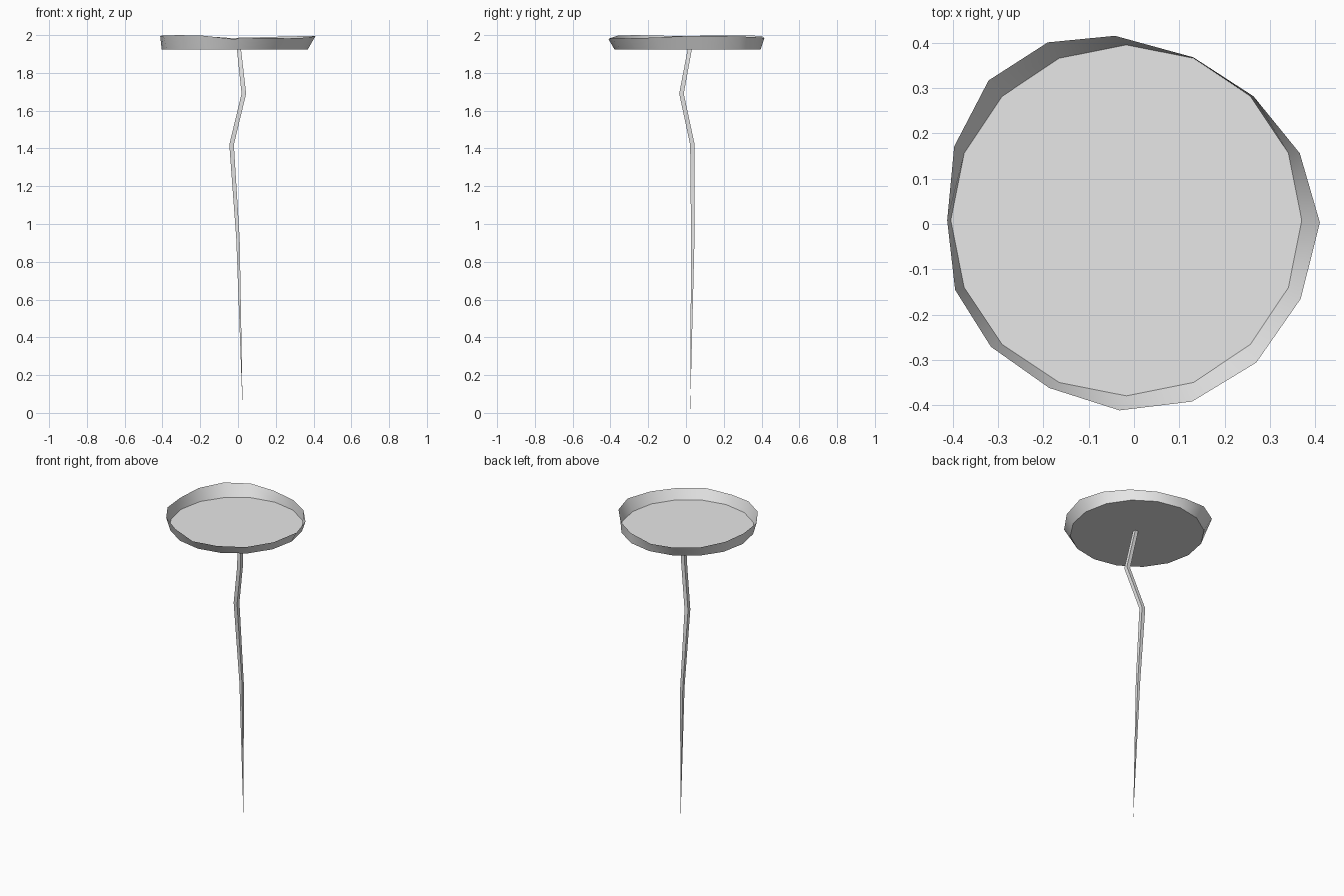
import bpy, bmesh
from math import cos, sin, tau

cube = bpy.data.objects.get("Cube")
if cube:
    bpy.data.objects.remove(cube)

grey = bpy.data.materials.new("light grey")
grey.use_nodes = True
colour = (0.8, 0.8, 0.8, 1)
grey.diffuse_color = colour
grey.node_tree.nodes["Principled BSDF"].inputs["Base Color"].default_value = colour


def bridge(bm, lower, upper):
    """Join two rings of equal size with quads."""
    n = len(lower)
    for i in range(n):
        j = (i + 1) % n
        bm.faces.new((lower[i], lower[j], upper[j], upper[i]))


def finish(bm, name):
    mesh = bpy.data.meshes.new(name)
    bm.normal_update()
    bm.to_mesh(mesh)
    bm.free()
    mesh.materials.append(grey)
    ob = bpy.data.objects.new(name, mesh)
    bpy.context.collection.objects.link(ob)
    bpy.ops.object.select_all(action='DESELECT')
    ob.select_set(True)
    bpy.context.view_layer.objects.active = ob
    bpy.ops.object.shade_smooth_by_angle(angle=tau / 12)
    return ob


# Leaf pad: flat round floor with an uneven, flared rim.
# Flare of each rim corner in thousandths: outward x, y and rise.
flare = [(40, -5, 70), (25, 0, 70), (7, 0, 68), (0, 2, 64),
         (-25, 20, 60), (-25, 35, 70), (-30, 35, 74), (-22, 15, 74),
         (-8, 0, 70), (-20, -5, 72), (-25, -5, 75), (-22, -12, 72),
         (-15, -32, 55), (-3, -42, 60), (13, -40, 58), (27, -25, 62)]
CENTRE_X, CENTRE_Y, RADIUS, FLOOR = -0.017, 0.008, 0.387, 1.925
bm = bmesh.new()
floor, rim = [], []
for i, (dx, dy, dz) in enumerate(flare):
    a = tau * i / len(flare)
    x, y = CENTRE_X + RADIUS * cos(a), CENTRE_Y + RADIUS * sin(a)
    floor.append(bm.verts.new((x, y, FLOOR)))
    rim.append(bm.verts.new((x + dx / 1000, y + dy / 1000, FLOOR + dz / 1000)))
bm.faces.new(floor)
bridge(bm, floor, rim)
finish(bm, "leaf_pad")

# Stem: crooked square stalk tapering to a point at the bottom.
# Centre x, y, z and half width at each bend.
bends = [(0.0, 0.036, 0.92, 0.009), (-0.034, 0.034, 1.42, 0.012),
         (0.031, -0.024, 1.69, 0.012), (0.005, 0.02, FLOOR, 0.011)]
bm = bmesh.new()
tip = bm.verts.new((0.025, 0.022, 0))
previous = None
for x, y, z, w in bends:
    ring = [bm.verts.new((x + sx * w, y + sy * w, z))
            for sx, sy in ((-1, -1), (1, -1), (1, 1), (-1, 1))]
    if previous:
        bridge(bm, previous, ring)
    else:
        for i in range(4):
            bm.faces.new((tip, ring[(i + 1) % 4], ring[i]))
        bmesh.ops.recalc_face_normals(bm, faces=bm.faces)
    previous = ring
bmesh.ops.recalc_face_normals(bm, faces=bm.faces)
finish(bm, "stem")
